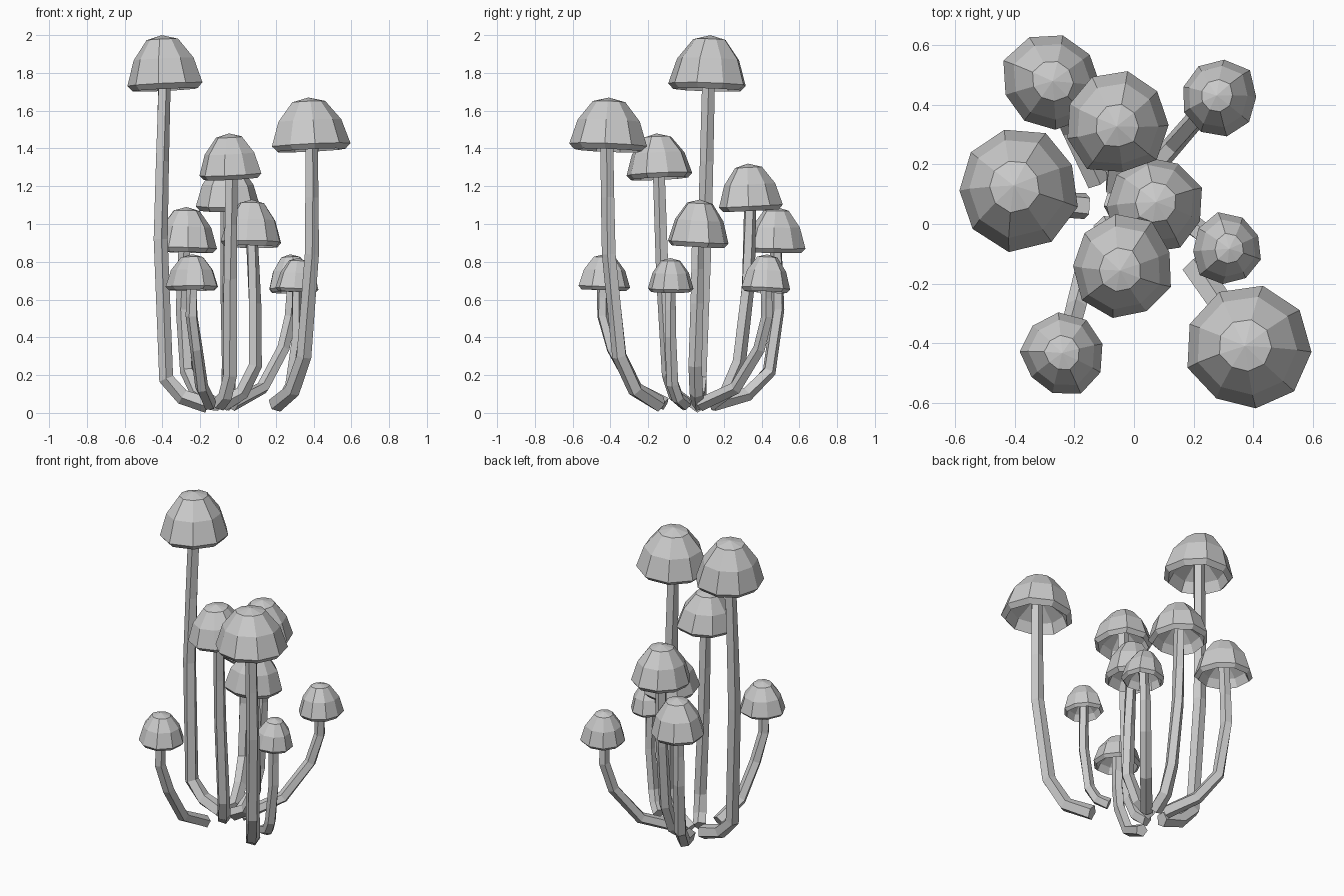
import bpy, bmesh, math, random
from mathutils import Vector, Euler

if "Cube" in bpy.data.objects:
    bpy.data.objects.remove(bpy.data.objects["Cube"])

random.seed(4)


def finish(bm, name):
    bmesh.ops.recalc_face_normals(bm, faces=bm.faces)
    me = bpy.data.meshes.new(name)
    bm.to_mesh(me)
    bm.free()
    ob = bpy.data.objects.new(name, me)
    bpy.context.collection.objects.link(ob)
    return ob


def skin(bm, rings):
    # bridge equal-length rings of vertices with quads
    for a, b in zip(rings, rings[1:]):
        n = len(a)
        for i in range(n):
            bm.faces.new((a[i], a[(i + 1) % n], b[(i + 1) % n], b[i]))


# cap: outer dome, narrow lip turned inward, hollow underside (radius, height)
PROFILE = [(.42, .92), (.80, .56), (1.0, .10), (.87, .0), (.74, .22), (.2, .5)]


def cap(name, x, y, rim, top, r, sides=9):
    bm = bmesh.new()
    h = top - rim
    tilt = [random.uniform(-.06, .06) for _ in range(2)]
    rot = Euler((tilt[0], tilt[1], 0)).to_matrix()
    phase = random.uniform(0, math.tau)
    wobble = [random.uniform(.94, 1.07) for _ in range(sides)]

    def place(px, py, pz):
        return Vector((x, y, rim)) + rot @ Vector((px, py, pz))

    rings = []
    for pr, pz in PROFILE:
        ring = []
        for i in range(sides):
            a = phase + math.tau * i / sides
            rr = r * pr * wobble[i]
            ring.append(bm.verts.new(place(rr * math.cos(a), rr * math.sin(a), h * pz)))
        rings.append(ring)
    skin(bm, rings)
    apex = bm.verts.new(place(0, 0, h))
    for i in range(sides):
        bm.faces.new((apex, rings[0][i], rings[0][(i + 1) % sides]))
    bm.faces.new(rings[-1])
    return finish(bm, name)


def stem_path(root, elbow, cap_base):
    # creeps outward along the ground, bends up, then bows slightly outward
    knee = root.lerp(elbow, .6)
    knee.z = root.z + .3 * (elbow.z - root.z)
    bow = Vector((elbow.x, elbow.y, 0)) * .07
    return [root, knee, elbow, elbow.lerp(cap_base, .45) + bow,
            elbow.lerp(cap_base, .7) + bow * .6, cap_base]


def stem(name, pts, r0, r1, sides=5):
    # faceted tube swept along the bent path
    bm = bmesh.new()
    rings = []
    side = Vector((1, .3, .2))
    last = len(pts) - 1
    for k, p in enumerate(pts):
        d1 = (p - pts[max(k - 1, 0)]).normalized()
        d2 = (pts[min(k + 1, last)] - p).normalized()
        t = (d1 + d2).normalized()
        u = (side - t * side.dot(t)).normalized()
        v = t.cross(u)
        side = u
        r = r0 + (r1 - r0) * k / last
        ring = []
        for i in range(sides):
            a = math.tau * i / sides + .12 * k
            ring.append(bm.verts.new(p + r * (u * math.cos(a) + v * math.sin(a))))
        rings.append(ring)
    skin(bm, rings)
    bm.faces.new(rings[0])
    bm.faces.new(rings[-1])
    return finish(bm, name)


# name: cap x, y, rim, top, radius; stem root x, y; stem elbow x, y, z
MUSHROOMS = {
    "tallest": (-.39, .12, 1.71, 2.0, .205, -.16, .06, -.38, .075, .18),
    "front_tall": (.385, -.42, 1.39, 1.67, .205, .2, -.14, .35, -.35, .3),
    "centre": (-.035, -.145, 1.24, 1.48, .172, -.1, 0, -.04, -.09, .2),
    "back_centre": (-.06, .34, 1.07, 1.32, .175, -.06, .12, -.05, .28, .27),
    "middle": (.07, .06, .88, 1.13, .165, -.08, .07, .09, .05, .25),
    "back_left": (-.28, .475, .85, 1.09, .165, -.12, .14, -.27, .44, .22),
    "front_left_small": (-.24, -.44, .65, .84, .135, -.15, -.11, -.22, -.39, .34),
    "right_small": (.31, -.085, .64, .82, .12, .19, 0, .28, -.07, .15),
    "back_right_small": (.285, .42, .64, .84, .132, -.03, .08, .24, .39, .34),
}

for name, (x, y, rim, top, r, bx, by, ex, ey, ez) in MUSHROOMS.items():
    cap(name + "_cap", x, y, rim, top, r)
    thick, thin = .022 + .115 * r, .02 + .075 * r
    path = stem_path(Vector((bx, by, .045)), Vector((ex, ey, ez)),
                     Vector((x, y, rim + .4 * (top - rim))))
    stem(name + "_stem", path, thick, thin)
